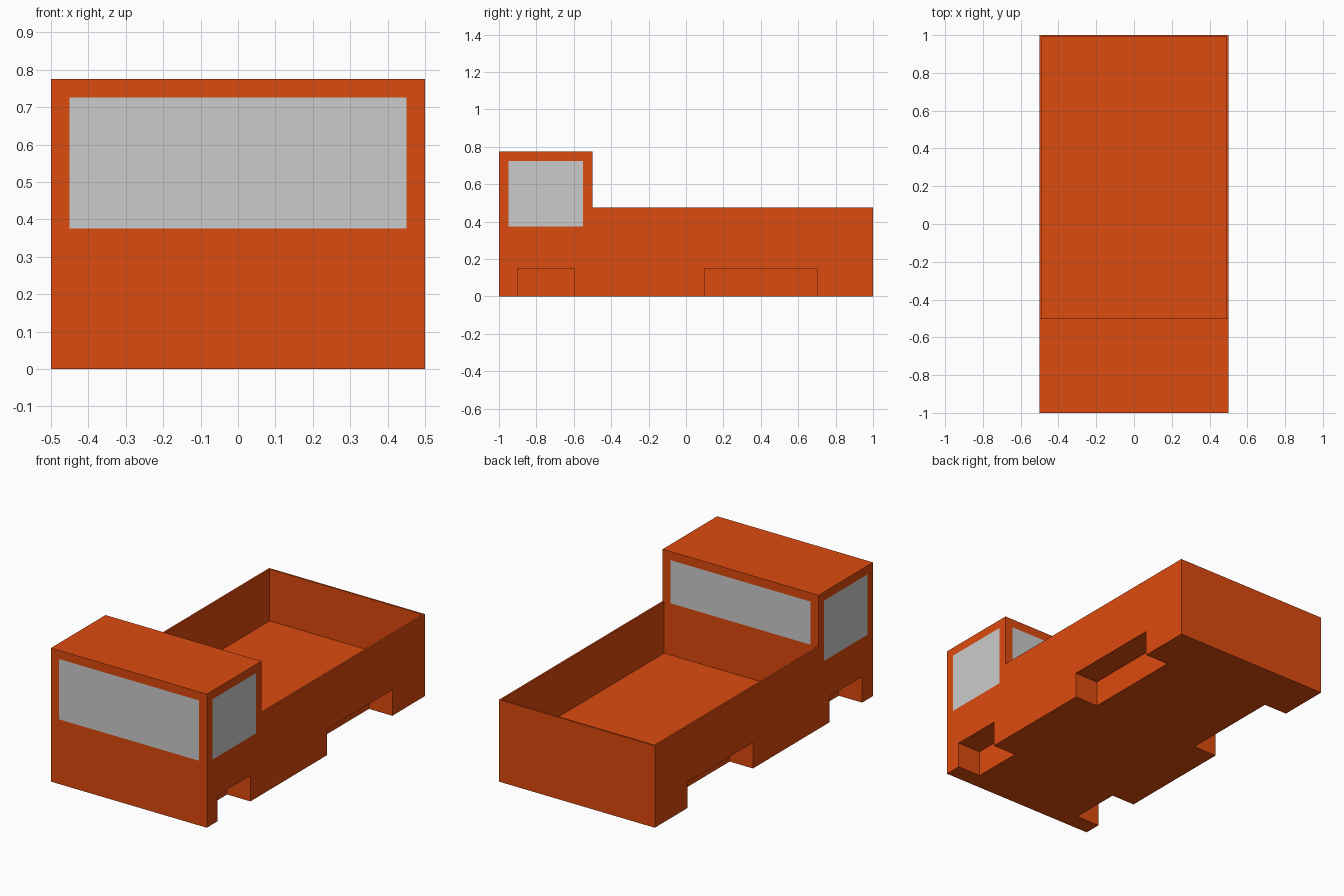
import bpy, bmesh
from mathutils import Vector

if "Cube" in bpy.data.objects:
    bpy.data.objects.remove(bpy.data.objects["Cube"])

EPS = 1e-4


def add_object(name, bm):
    mesh = bpy.data.meshes.new(name)
    bm.to_mesh(mesh)
    bm.free()
    obj = bpy.data.objects.new(name, mesh)
    bpy.context.collection.objects.link(obj)
    return obj


def box(name, lo, hi):
    bm = bmesh.new()
    bmesh.ops.create_cube(bm, size=2)
    for v in bm.verts:
        v.co = [lo[i] if v.co[i] < 0 else hi[i] for i in range(3)]
    return add_object(name, bm)


def pane(name, lo, hi, axis, pos):
    # flat rectangle across a window opening, facing outwards from the cab
    bm = bmesh.new()
    a, b = [i for i in range(3) if i != axis]
    verts = []
    for s, t in ((lo, lo), (hi, lo), (hi, hi), (lo, hi)):
        co = [0.0, 0.0, 0.0]
        co[axis], co[a], co[b] = pos, s[a], t[b]
        verts.append(bm.verts.new(co))
    face = bm.faces.new(verts)
    face.normal_update()
    outward = Vector((0, 0, 0))
    outward[axis] = pos - (-0.75 if axis == 1 else 0)
    if face.normal.dot(outward) < 0:
        face.normal_flip()
    return add_object(name, bm)


# Truck body: stepped side profile extruded across the width
profile = [(-1, 0), (1, 0), (1, 0.475), (-0.5, 0.475), (-0.5, 0.775), (-1, 0.775)]
bm = bmesh.new()
side = bm.faces.new([bm.verts.new((-0.5, y, z)) for y, z in profile])
ext = bmesh.ops.extrude_face_region(bm, geom=[side])
for v in ext["geom"]:
    if isinstance(v, bmesh.types.BMVert):
        v.co.x = 0.5
bmesh.ops.recalc_face_normals(bm, faces=bm.faces)
body = add_object("truck_body", bm)

orange = bpy.data.materials.new("orange_paint")
orange.diffuse_color = (0.72, 0.069, 0.0045, 1)
orange.use_nodes = True
orange.node_tree.nodes["Principled BSDF"].inputs["Base Color"].default_value = orange.diffuse_color
body.data.materials.append(orange)

# Cargo bed hollow
cutters = [box("bed_cutter", (-0.49, -0.5, 0.175), (0.49, 0.99, 0.9))]

# Wheel wells on both sides
for s in (-1, 1):
    xs = sorted((s * 0.35, s * 0.6))
    for y0, y1 in ((-0.9, -0.6), (0.1, 0.7)):
        cutters.append(box("well_cutter", (xs[0], y0, -0.1), (xs[1], y1, 0.15)))

# Windows: opening bounds, facing axis, plane position
windows = {
    "front_window": ((-0.45, -1.1, 0.375), (0.45, -0.99, 0.725), 1, -1.0),
    "rear_window": ((-0.45, -0.51, 0.475), (0.45, -0.4, 0.725), 1, -0.5),
    "right_window": ((0.49, -0.95, 0.375), (0.6, -0.55, 0.725), 0, 0.5),
    "left_window": ((-0.6, -0.95, 0.375), (-0.49, -0.55, 0.725), 0, -0.5),
}
for name, (lo, hi, axis, pos) in windows.items():
    cutters.append(box(name + "_cutter", lo, hi))
    pane(name, lo, hi, axis, pos)

# Cut the body and bake the result
for c in cutters:
    c.hide_render = True
    mod = body.modifiers.new(c.name, 'BOOLEAN')
    mod.operation = 'DIFFERENCE'
    mod.solver = 'EXACT'
    mod.object = c
bpy.context.view_layer.update()
dg = bpy.context.evaluated_depsgraph_get()
baked = bpy.data.meshes.new_from_object(body.evaluated_get(dg))
body.modifiers.clear()
body.data = baked
for c in cutters:
    bpy.data.objects.remove(c)

# Open the window recesses so that the panes close them flush
bm = bmesh.new()
bm.from_mesh(baked)
recess = [f for f in bm.faces if any(
    all(lo[i] - EPS <= v.co[i] <= hi[i] + EPS for v in f.verts for i in range(3))
    for lo, hi, _, _ in windows.values())]
bmesh.ops.delete(bm, geom=recess, context='FACES')
bm.to_mesh(baked)
bm.free()
